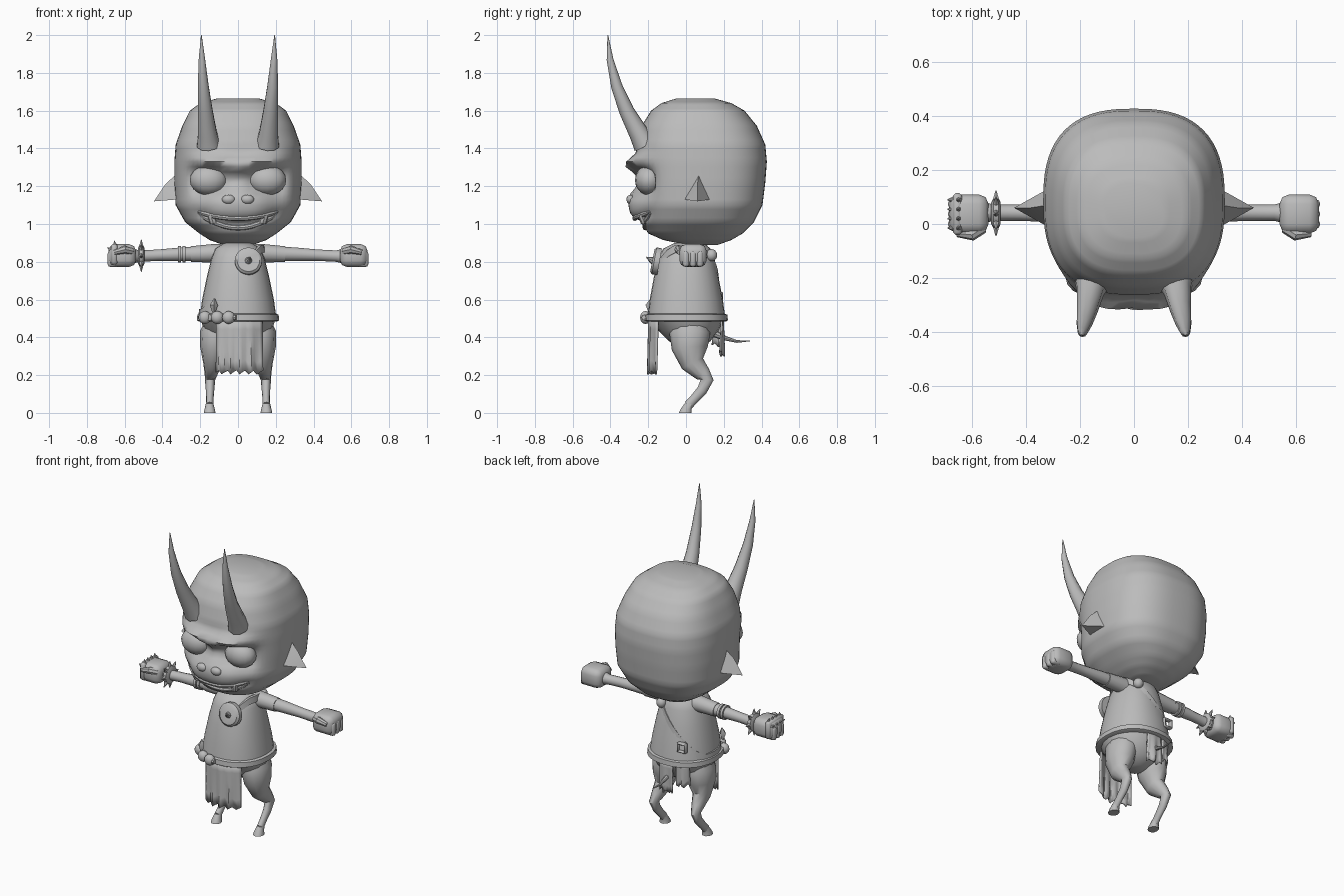
import bpy, bmesh, math
from mathutils import Vector, Matrix
from mathutils.bvhtree import BVHTree

if "Cube" in bpy.data.objects:
    bpy.data.objects.remove(bpy.data.objects["Cube"])

grey = bpy.data.materials.new("plain grey")
grey.diffuse_color = (0.5, 0.5, 0.5, 1)
grey.use_nodes = True
grey.node_tree.nodes["Principled BSDF"].inputs["Base Color"].default_value = grey.diffuse_color


def finish(name, bm, angle=40):
    bmesh.ops.recalc_face_normals(bm, faces=bm.faces)
    me = bpy.data.meshes.new(name)
    bm.to_mesh(me)
    bm.free()
    me.materials.append(grey)
    ob = bpy.data.objects.new(name, me)
    bpy.context.collection.objects.link(ob)
    bpy.ops.object.select_all(action='DESELECT')
    ob.select_set(True)
    bpy.context.view_layer.objects.active = ob
    bpy.ops.object.shade_smooth_by_angle(angle=math.radians(angle))
    return ob


def skin(bm, rings):
    """Bridge closed rings of points and cap both ends."""
    vs = [[bm.verts.new(p) for p in r] for r in rings]
    n = len(vs[0])
    for a, b in zip(vs, vs[1:]):
        for i in range(n):
            bm.faces.new((a[i], a[(i + 1) % n], b[(i + 1) % n], b[i]))
    bm.faces.new(vs[0][::-1])
    bm.faces.new(vs[-1])


def tube(name, pts, radii, n=10, ref=(1, 0, 0), flat=1.0):
    """Round limb along a path; ref is a direction the path never follows."""
    pts, rings = [Vector(p) for p in pts], []
    for i, (p, r) in enumerate(zip(pts, radii)):
        t = (pts[min(i + 1, len(pts) - 1)] - pts[max(i - 1, 0)]).normalized()
        a = Vector(ref).cross(t).normalized()
        b = t.cross(a)
        rings.append([p + r * (math.cos(k * math.tau / n) * a
                      + flat * math.sin(k * math.tau / n) * b) for k in range(n)])
    bm = bmesh.new()
    skin(bm, rings)
    return finish(name, bm)


def stack(layers, seg, power, sub=1):
    """Stack of rounded rings, each (z, half width, front y, back y)."""
    rows = []
    for a, b in zip(layers, layers[1:]):
        rows += [[u + (v - u) * k / sub for u, v in zip(a, b)] for k in range(sub)]
    rows.append(layers[-1])
    rings = []
    for z, w, f, k in rows:
        ring = []
        for i in range(seg):
            c, s = math.cos(i * math.tau / seg), math.sin(i * math.tau / seg)
            e = 2 / power
            ring.append(Vector((w * math.copysign(abs(c) ** e, c),
                                (f + k) / 2 + (k - f) / 2 * math.copysign(abs(s) ** e, s), z)))
        rings.append(ring)
    bm = bmesh.new()
    skin(bm, rings)
    return bm


def ball(name, c, size):
    bm = bmesh.new()
    bmesh.ops.create_uvsphere(bm, u_segments=16, v_segments=10, radius=1,
                              matrix=Matrix.Translation(c) @ Matrix.Diagonal((*size, 1)))
    return finish(name, bm)


def block(name, c, size, bevel, seg=2):
    bm = bmesh.new()
    bmesh.ops.create_cube(bm, size=1, matrix=Matrix.Translation(c) @ Matrix.Diagonal((*size, 1)))
    bmesh.ops.bevel(bm, geom=bm.edges[:], offset=bevel, segments=seg, profile=0.5, affect='EDGES')
    return finish(name, bm, 50)


# Head: rounded block with brow, eye sockets, muzzle and mouth groove pushed in
bm = stack([(.89, .08, 0, .17), (.915, .15, -.12, .24), (.95, .205, -.2, .30), (1.01, .28, -.235, .36),
            (1.10, .33, -.25, .405), (1.22, .337, -.25, .42), (1.33, .337, -.26, .428),
            (1.42, .33, -.262, .42), (1.52, .295, -.235, .375), (1.60, .255, -.185, .31),
            (1.64, .2, -.13, .24), (1.665, .11, -.05, .15)], 64, 2.6, 4)
for v in bm.verts:
    x, y, z = abs(v.co.x), v.co.y, v.co.z
    w = max(0, min(1, (-y - .1) / .1))
    brow = .065 * math.exp(-(x / .25) ** 4 - ((z - 1.325 - .12 * (x - .12)) / .04) ** 2)
    socket = .05 * math.exp(-((x - .155) / .1) ** 4 - ((z - 1.225) / .075) ** 4)
    muzzle = .055 * math.exp(-(x / .17) ** 4 - ((z - 1.1) / .09) ** 4)
    mouth = .03 * math.exp(-(x / .21) ** 8 - ((z - 1.005 - 1.2 * x * x) / .018) ** 2)
    v.co.y -= w * (brow - socket + muzzle - mouth)
face = BVHTree.FromBMesh(bm)
finish("head", bm, 60)


def on_face(x, z, out=0):
    hit = face.ray_cast(Vector((x, -2, z)), Vector((0, 1, 0)))[0]
    return Vector((x, (hit.y if hit else -.2) - out, z))


# Lips follow the face surface
for name, z0, bend in (("upper_lip", 1.03, .8), ("lower_lip", .98, 1.8)):
    xs = [-.21 + .035 * i for i in range(13)]
    tube(name, [on_face(x, z0 + bend * x * x) for x in xs],
         [.006] + [.014] * 11 + [.006], 8, (0, 0, 1))

for s in (-1, 1):
    # Eyes, nostrils and tusks
    ball("eye", (s * .155, -.195, 1.232), (.1, .075, .08))
    ball("nostril", on_face(s * .05, 1.13, -.008), (.035, .022, .025))
    base = on_face(s * .13, 1.01)
    tube("tusk", [base, base + Vector((s * .014, -.016, .035)), base + Vector((s * .022, -.01, .09))],
         [.022, .018, .002], 8)
    # Horns
    tube("horn", [(s * .155, -.215, 1.42), (s * .162, -.25, 1.48), (s * .173, -.315, 1.6),
                  (s * .184, -.367, 1.73), (s * .191, -.402, 1.87), (s * .194, -.414, 2.0)],
         [.065, .052, .04, .03, .018, .002], 10)
    # Ears
    bm = bmesh.new()
    vs = [bm.verts.new((s * x, y, z)) for x, y, z in
          ((.32, .07, 1.27), (.32, -.01, 1.13), (.32, .13, 1.13), (.385, .06, 1.21), (.445, .06, 1.12))]
    for f in ((0, 1, 3), (0, 3, 2), (1, 4, 3), (2, 3, 4), (1, 2, 4), (0, 2, 1)):
        bm.faces.new([vs[i] for i in f])
    finish("ear", bm, 20)
    # Arms, sleeves and fists
    tube("arm", [(s * .1, .04, .845), (s * .3, .042, .84), (s * .42, .042, .835), (s * .52, .042, .83),
                 (s * .58, .042, .83)], [.042, .036, .03, .03, .045], 12, (0, 0, 1))
    tube("sleeve", [(s * .06, .035, .84), (s * .14, .04, .845), (s * .25, .042, .84)],
         [.055, .048, .042], 12, (0, 0, 1))
    block("fist", (s * .613, .037, .833), (.146, .145, .12), .035)
    tube("thumb", [(s * .56, -.015, .855), (s * .6, -.04, .865), (s * .655, -.035, .85)],
         [.02, .022, .014], 8, (0, 0, 1))
    for k in range(3):
        block("finger", (s * .66, .0 + .037 * k, .815), (.06, .035, .085), .014)
    # Bent legs ending in hooves
    tube("leg", [(s * .1, .02, .48), (s * .115, .02, .42), (s * .125, .02, .34), (s * .135, .035, .26),
                 (s * .143, .09, .205), (s * .148, .112, .175), (s * .148, .085, .12),
                 (s * .149, .04, .07), (s * .15, .012, .04)],
         [.09, .108, .095, .062, .042, .034, .028, .024, .025], 12, flat=.8)
    bm = stack([(0, .031, -.04, .032), (.02, .027, -.03, .03), (.05, .02, -.008, .04)], 10, 2.2)
    bmesh.ops.translate(bm, verts=bm.verts, vec=(s * .15, 0, 0))
    finish("hoof", bm)

# Tunic, belt and hips
finish("tunic", stack([(.49, .205, -.205, .21), (.6, .19, -.192, .195), (.72, .165, -.17, .172),
                       (.82, .14, -.145, .15), (.87, .12, -.12, .13), (.9, .07, -.06, .09)], 28, 2.2))
finish("belt", stack([(.485, .208, -.21, .213), (.49, .218, -.217, .222), (.52, .215, -.214, .219),
                      (.526, .2, -.2, .2)], 28, 2.2))
finish("hips", stack([(.34, .05, -.04, .07), (.38, .12, -.09, .13), (.44, .18, -.15, .175),
                      (.5, .2, -.2, .2)], 20, 2))


# Hanging cloths wrap the hips with folds and a ragged hem
def cloth(name, x0, x1, low, side, cols=16):
    bm = bmesh.new()
    grid = []
    for i in range(cols + 1):
        x = x0 + (x1 - x0) * i / cols
        col = []
        for j in range(6):
            t = j / 5
            y = math.sqrt(.2 ** 2 - x * x) + .01 * t * math.sin(x * 110)
            col.append(bm.verts.new((x * (1 + .03 * t), side * y,
                                     .5 + (low + .012 * math.sin(i * 2.1) - .5) * t)))
        grid.append(col)
    for a, b in zip(grid, grid[1:]):
        for j in range(5):
            bm.faces.new((a[j], b[j], b[j + 1], a[j + 1]))
    ob = finish(name, bm)
    ob.modifiers.new("thickness", 'SOLIDIFY').thickness = .01


cloth("front_cloth", -.115, .13, .215, -1)
cloth("back_cloth", -.04, .055, .31, 1, 8)
cloth("back_scrap", -.13, -.06, .36, 1, 6)
tube("tail", [(0, .15, .42), (0, .21, .395), (0, .27, .378), (0, .34, .381)], [.02, .012, .007, .002], 8)

# Strap running from one shoulder to the opposite hip
bm = bmesh.new()
rows = []
for i in range(40):
    c, s = math.cos(i * math.tau / 40), math.sin(i * math.tau / 40)
    z = .7
    for _ in range(30):
        r = .21 - (z - .49) * .2
        z = .5 * z + .5 * min(.87, max(.53, .735 + 1.1 * r * c))
    rows.append([bm.verts.new(((r + d) * c, .004 + (r + d) * s, z + h))
                 for d, h in ((-.01, -.02), (.008, -.02), (.004, .02), (-.014, .02))])
for a, b in zip(rows, rows[1:] + rows[:1]):
    for k in range(4):
        bm.faces.new((a[k], a[(k + 1) % 4], b[(k + 1) % 4], b[k]))
finish("strap", bm)

# Chest medallion with spike, back boss and strap buckle
tube("medallion", [(.055, -.14, .8), (.055, -.168, .805), (.055, -.178, .807)], [.072, .072, .06], 20)
tube("medallion_spike", [(.055, -.17, .805), (.058, -.185, .81), (.062, -.21, .825)], [.022, .016, .002], 8)
ball("back_boss", (.08, .135, .835), (.03, .03, .032))
for dx, dz, sx, sz in ((-.025, 0, .01, .06), (.025, 0, .01, .06), (0, .025, .06, .01), (0, -.025, .06, .01)):
    block("strap_buckle", (-.1 + dx, .18, .61 + dz), (sx, .03, sz), .003, 1)

# Belt trinkets
for x, y in ((-.175, -.135), (-.11, -.195), (-.05, -.215)):
    ball("belt_bead", (x, y, .505), (.034, .028, .034))
tube("belt_knob", [(-.05, -.215, .505), (-.01, -.222, .505)], [.018, .014], 8, (0, 0, 1))
tube("belt_charm", [(-.128, -.19, .53), (-.128, -.19, .57), (-.125, -.185, .605)], [.008, .024, .004], 4, flat=.9)

# Arm rings, spiked bracelet and knuckle guard on one arm
for x in (-.285, -.31):
    tube("arm_ring", [(x - .008, .042, .84), (x + .008, .042, .84)], [.045, .045], 14, (0, 0, 1))
tube("bracelet", [(-.53, .04, .832), (-.522, .04, .832), (-.502, .04, .832), (-.495, .04, .832)],
     [.04, .055, .055, .04], 16, (0, 0, 1))
for k in range(8):
    d = Vector((0, math.cos(k * math.tau / 8), math.sin(k * math.tau / 8)))
    c = Vector((-.512, .04, .832))
    tube("bracelet_spike", [c + d * .048, c + d * .085], [.014, .002], 6)
block("knuckle_guard", (-.655, .037, .84), (.035, .155, .11), .01, 1)
for k in range(4):
    y = -.015 + .035 * k
    tube("knuckle_spike", [(-.665, y, .86), (-.692, y, .875)], [.015, .002], 6, (0, 0, 1))
    tube("guard_spike", [(-.65, y, .885), (-.655, y, .912)], [.012, .002], 6)
